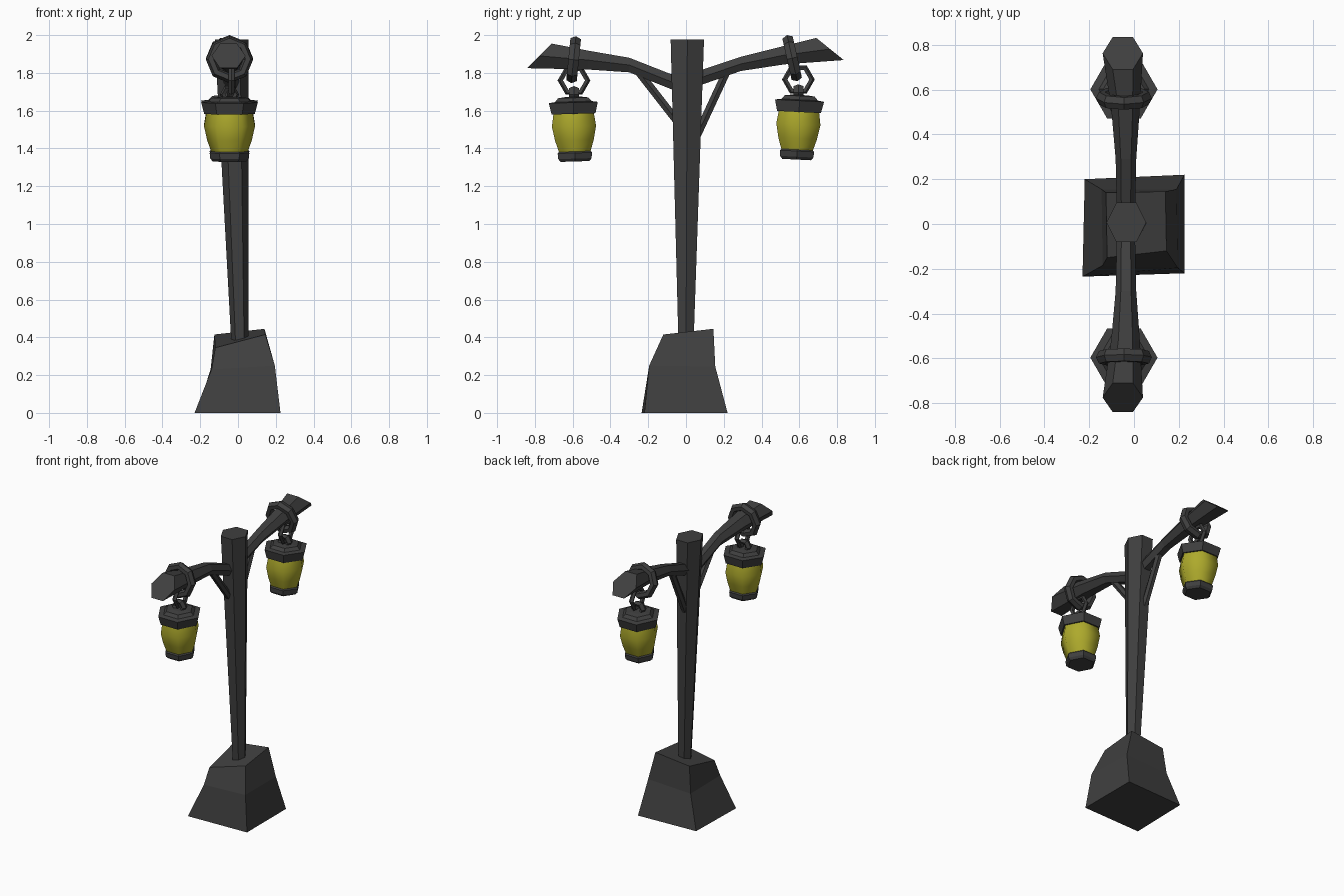
import bpy, bmesh, math
from mathutils import Vector

if "Cube" in bpy.data.objects:
    bpy.data.objects.remove(bpy.data.objects["Cube"])

V = Vector


def material(name, color):
    m = bpy.data.materials.new(name)
    m.diffuse_color = color
    m.use_nodes = True
    m.node_tree.nodes["Principled BSDF"].inputs["Base Color"].default_value = m.diffuse_color
    return m


IRON = material("dark_iron", (0.05, 0.05, 0.05, 1))
GLASS = material("yellow_glass", (0.42, 0.40, 0.025, 1))


def loft(name, rings, mat=IRON):
    """Skin a list of equal-sized vertex rings and cap both ends."""
    bm = bmesh.new()
    rows = [[bm.verts.new(p) for p in r] for r in rings]
    n = len(rows[0])
    for a, b in zip(rows, rows[1:]):
        for i in range(n):
            j = (i + 1) % n
            bm.faces.new((a[i], a[j], b[j], b[i]))
    bm.faces.new(rows[0][::-1])
    bm.faces.new(rows[-1])
    bmesh.ops.recalc_face_normals(bm, faces=bm.faces)
    me = bpy.data.meshes.new(name)
    bm.to_mesh(me)
    bm.free()
    me.materials.append(mat)
    ob = bpy.data.objects.new(name, me)
    bpy.context.collection.objects.link(ob)
    return ob


def hexagon(c, u, v):
    """Six points around c, with corners on the u axis."""
    c, u, v = V(c), V(u), V(v)
    return [c + u * math.cos(k * math.pi / 3) + v * math.sin(k * math.pi / 3) for k in range(6)]


def flat_hex(r, z):
    return hexagon((0, 0, z), (r, 0, 0), (0, r, 0))


def torus(name, loc, rot, major, minor, seg, minor_seg, depth=1.0):
    bpy.ops.mesh.primitive_torus_add(location=loc, rotation=rot, major_segments=seg,
                                     minor_segments=minor_seg, major_radius=major, minor_radius=minor)
    ob = bpy.context.object
    ob.name = name
    ob.scale.z = depth
    ob.data.materials.append(IRON)
    return ob


# Uneven stone-like base block
loft("base", [
    [(-.23, -.235, 0), (.225, -.22, 0), (.225, .22, 0), (-.22, .20, 0)],
    [(-.14, -.185, .23), (.195, -.195, .25), (.19, .155, .245), (-.145, .155, .23)],
    [(-.12, -.15, .345), (.145, -.12, .415), (.14, .145, .445), (-.125, .14, .415)],
])

# Tapered, slightly leaning hexagonal pole
loft("pole", [
    hexagon((.01, 0, .36), (.045, 0, 0), (0, .046, 0)),
    hexagon((-.034, .007, 1.978), (.089, 0, 0), (0, .102, 0)),
])

# Per side: arm sections (top y, z, bottom y, z, x radius, x centre),
# strut ends, collar, link and lantern placement
SIDES = {
    "front": dict(
        arm=[(-.02, 1.77, -.02, 1.69, .04, -.036), (-.3, 1.88, -.3, 1.803, .046, -.036),
             (-.52, 1.918, -.52, 1.818, .064, -.038), (-.71, 1.955, -.84, 1.825, .09, -.05)],
        strut=((-.27, 1.83), (-.04, 1.535)),
        y=-.593, collar=(-.595, 1.87, -.1), dz=0.0, tilt=.03),
    "back": dict(
        arm=[(.02, 1.795, .02, 1.715, .04, -.036), (.29, 1.885, .29, 1.81, .046, -.036),
             (.52, 1.943, .52, 1.845, .064, -.038), (.69, 1.985, .835, 1.868, .09, -.05)],
        strut=((.235, 1.85), (.045, 1.44)),
        y=.595, collar=(.562, 1.878, .22), dz=.01, tilt=-.05),
}

for side, s in SIDES.items():
    # Flaring arm with a slanted end
    rings = []
    for ty, tz, by, bz, rx, xc in s["arm"]:
        top, bot = V((xc, ty, tz)), V((xc, by, bz))
        rings.append(hexagon((top + bot) / 2, (rx, 0, 0), (top - bot) / 2 / math.sin(math.pi / 3)))
    loft(side + "_arm", rings)

    # Diagonal strut
    a, b = (V((-.035, *p)) for p in s["strut"])
    d = (b - a).normalized()
    w = d.cross(V((1, 0, 0))) * .024
    loft(side + "_strut", [hexagon(p, (.024, 0, 0), w) for p in (a, b)])

    # Collar round the arm, hanging link and lantern loop
    q = math.pi / 2
    cy, cz, ct = s["collar"]
    y, dz = s["y"], s["dz"]
    torus(side + "_collar", (-.045, cy, cz), (q + ct, 0, 0), .098, .027, 8, 6, 1.2)
    torus(side + "_link", (-.035, y, 1.76 + dz / 2), (q, 0, q), .071, .016, 6, 5)
    torus(side + "_lantern_loop", (-.045, y, 1.685 + dz), (q, 0, 0), .035, .017, 6, 5, 1.6)

    # Lantern: hexagonal cap, bulging glass and foot, all tilted together
    parts = [
        loft(side + "_lantern_cap", [flat_hex(r, z) for r, z in
             ((.134, .065), (.15, .125), (.112, .13), (.092, .15), (.05, .155))]),
        loft(side + "_lantern_glass", [flat_hex(r, z) for r, z in
             ((.095, -.14), (.118, -.075), (.135, .0), (.122, .075))], GLASS),
        loft(side + "_lantern_foot", [flat_hex(r, z) for r, z in
             ((.088, -.187), (.102, -.172), (.105, -.142), (.092, -.13))]),
    ]
    for p in parts:
        p.location = (-.045, y, 1.518 + dz)
        p.rotation_euler.x = s["tilt"]
    # Soft shading on the glass only
    for f in parts[1].data.polygons:
        f.use_smooth = len(f.vertices) == 4
